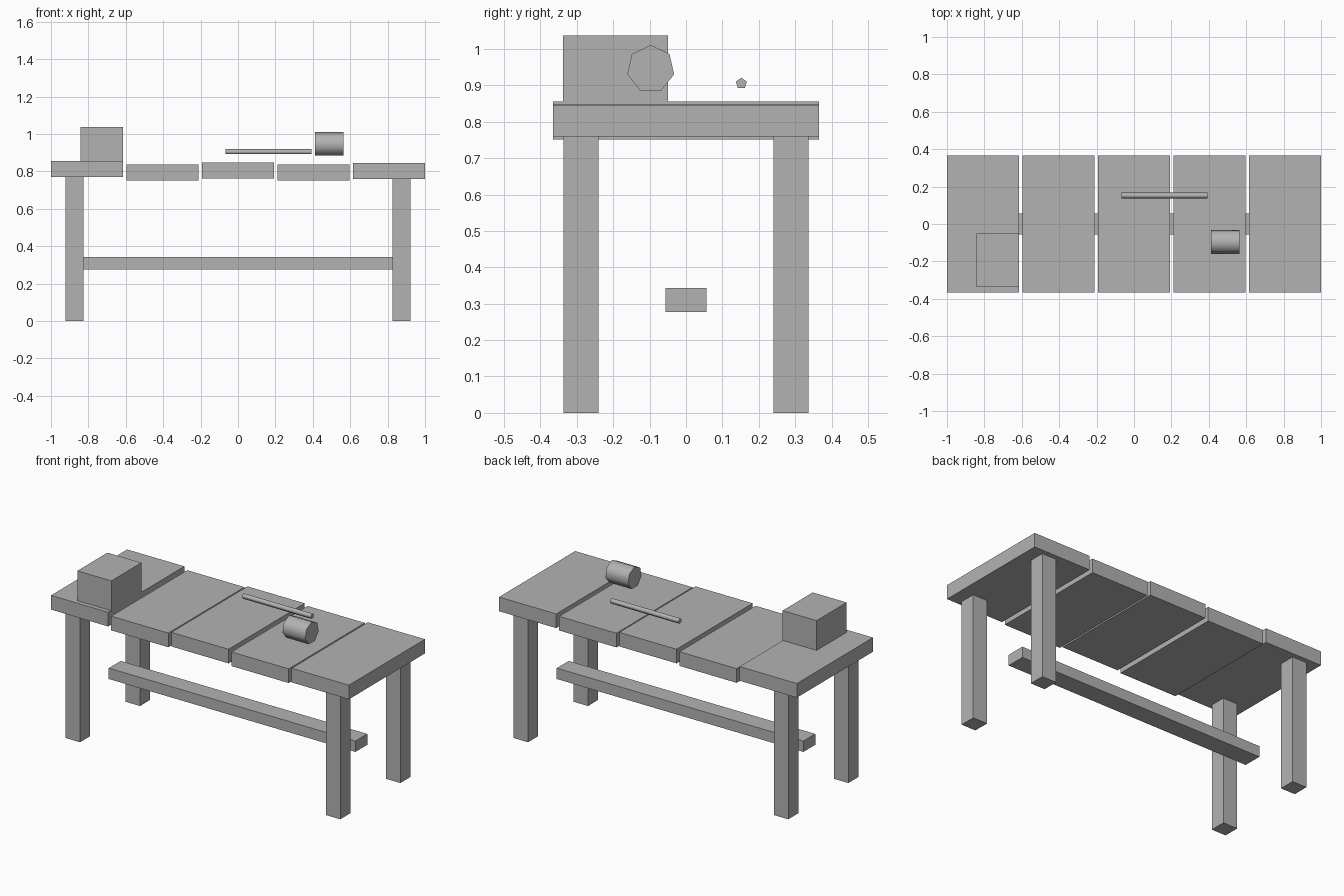
import bpy, math

default = bpy.data.objects.get("Cube")
if default:
    bpy.data.objects.remove(default, do_unlink=True)

# Single plain grey for everything
GREY = (0.45, 0.45, 0.45, 1.0)
grey = bpy.data.materials.new("plain grey")
grey.use_nodes = True
grey.diffuse_color = GREY
grey.node_tree.nodes["Principled BSDF"].inputs["Base Color"].default_value = GREY


def box(name, x, y, z):
    """Box spanning the given (low, high) range on each axis."""
    bpy.ops.mesh.primitive_cube_add(size=1)
    ob = bpy.context.object
    ob.name = name
    ob.location = [(a + b) / 2 for a, b in (x, y, z)]
    ob.scale = [b - a for a, b in (x, y, z)]
    bpy.ops.object.transform_apply(location=False, rotation=False, scale=True)
    ob.data.materials.append(grey)
    return ob


def bar(name, sides, radius, x, y, z):
    """Low-sided smooth cylinder along x with one corner pointing up."""
    bpy.ops.mesh.primitive_cylinder_add(vertices=sides, radius=radius, depth=x[1] - x[0])
    ob = bpy.context.object
    ob.name = name
    # Local y holds the first corner: turn it to +z, and the axis to x
    ob.rotation_euler = (math.pi / 2, 0, math.pi / 2)
    ob.location = ((x[0] + x[1]) / 2, y, z)
    bpy.ops.object.transform_apply(location=False, rotation=True, scale=False)
    bpy.ops.object.shade_smooth_by_angle(angle=math.radians(80))
    ob.data.materials.append(grey)
    return ob


# Table top: five planks at slightly uneven heights
PITCH, HALF, THICK = 0.404, 0.192, 0.086
for i, top in enumerate((0.856, 0.838, 0.848, 0.837, 0.846)):
    cx = (i - 2) * PITCH
    box(f"top_plank_{i + 1}", (cx - HALF, cx + HALF), (-0.365, 0.365), (top - THICK, top))

# Four square legs
for sx, side in ((1, "left"), (-1, "right")):
    for sy, end in ((-1, "front"), (1, "back")):
        cx, cy = sx * 0.874, sy * 0.288
        box(f"{end}_{side}_leg", (cx - 0.048, cx + 0.048), (cy - 0.048, cy + 0.048), (0, 0.845))

# Long stretcher between the leg pairs
box("stretcher", (-0.828, 0.828), (-0.057, 0.057), (0.277, 0.343))

# Items on the table
box("block", (-0.842, -0.614), (-0.338, -0.05), (0.852, 1.037))
bar("mug", 7, 0.066, (0.412, 0.564), -0.097, 0.945)
bar("rod", 5, 0.016, (-0.067, 0.393), 0.152, 0.905)
